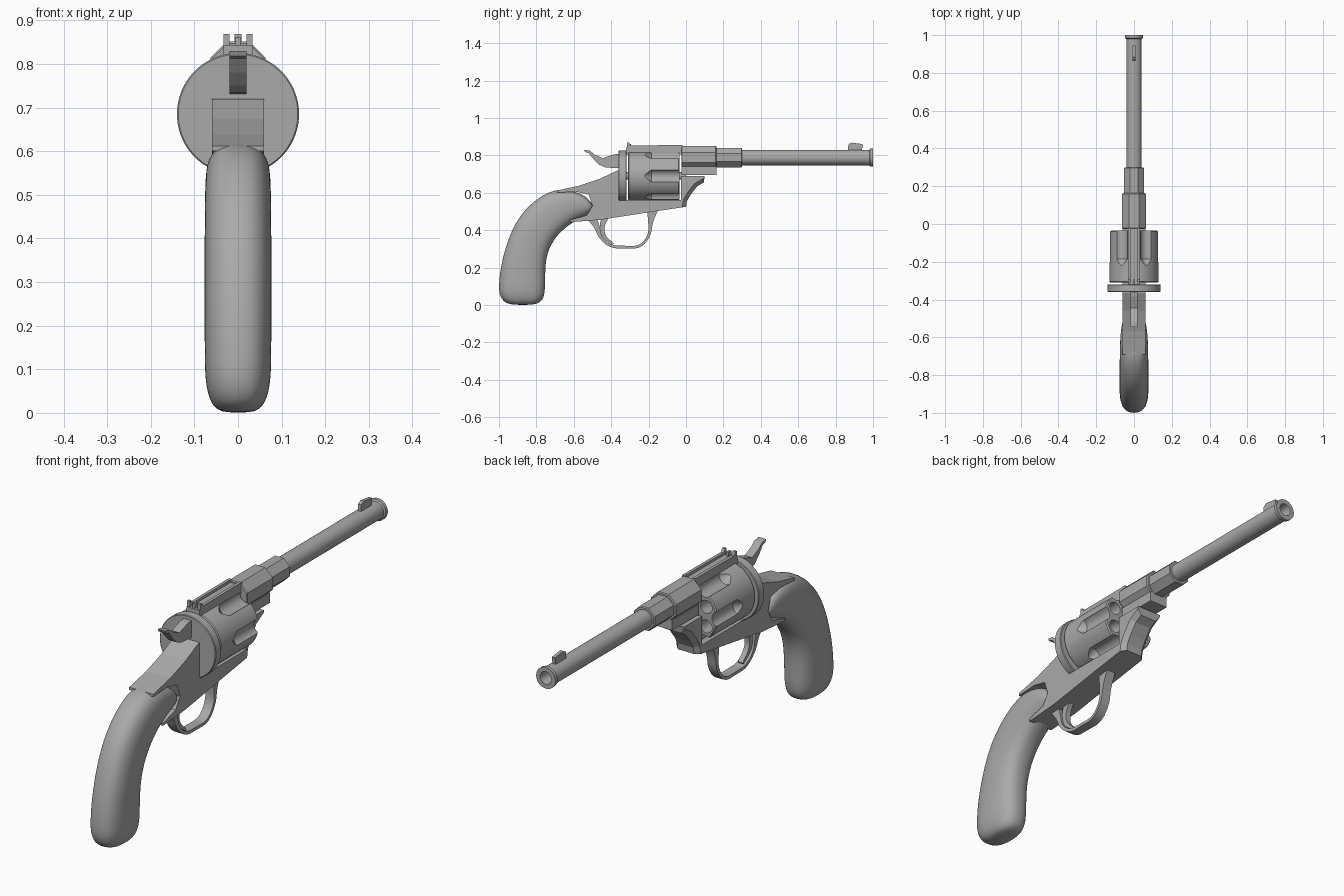
import bpy, bmesh, math
from mathutils import Vector, Matrix

cube = bpy.data.objects.get("Cube")
if cube:
    bpy.data.objects.remove(cube, do_unlink=True)

steel = bpy.data.materials.new("plain_grey")
steel.use_nodes = True
steel.diffuse_color = (0.4, 0.4, 0.4, 1)
steel.node_tree.nodes["Principled BSDF"].inputs["Base Color"].default_value = steel.diffuse_color

CYLINDER_Z, BARREL_Z = 0.69, 0.788


def finish(name, bm, smooth=None):
    """Turn a bmesh into a named object with the shared material."""
    bmesh.ops.recalc_face_normals(bm, faces=bm.faces[:])
    mesh = bpy.data.meshes.new(name)
    bm.to_mesh(mesh)
    bm.free()
    mesh.materials.append(steel)
    obj = bpy.data.objects.new(name, mesh)
    bpy.context.collection.objects.link(obj)
    if smooth:
        shade(obj, smooth)
    return obj


def shade(obj, angle):
    bpy.ops.object.select_all(action='DESELECT')
    obj.select_set(True)
    bpy.context.view_layer.objects.active = obj
    bpy.ops.object.shade_smooth_by_angle(angle=math.radians(angle))


def prism_mesh(profile, half_width, centre=0):
    """Extrude a side profile of (y, z) points across x."""
    bm = bmesh.new()
    face = bm.faces.new([bm.verts.new((centre - half_width, y, z)) for y, z in profile])
    side = bmesh.ops.extrude_face_region(bm, geom=[face])
    moved = [v for v in side["geom"] if isinstance(v, bmesh.types.BMVert)]
    bmesh.ops.translate(bm, verts=moved, vec=(2 * half_width, 0, 0))
    bmesh.ops.recalc_face_normals(bm, faces=bm.faces[:])
    return bm


def prism(name, profile, half_width, centre=0, smooth=None):
    return finish(name, prism_mesh(profile, half_width, centre), smooth)


def box(name, half_width, y0, y1, z0, z1, centre=0):
    return prism(name, [(y0, z0), (y1, z0), (y1, z1), (y0, z1)], half_width, centre)


def lathe(name, profile, x=0, z=0, sides=48, turn=0, smooth=30):
    """Revolve (radius, y) points about an axis along y."""
    bm = bmesh.new()
    rings = []
    for r, y in profile:
        angles = [turn + math.tau * i / sides for i in range(sides)]
        rings.append([bm.verts.new((x + r * math.cos(a), y, z + r * math.sin(a))) for a in angles])
    bridge(bm, rings)
    return finish(name, bm, smooth)


def bridge(bm, rings):
    """Skin a stack of rings and cap both ends."""
    for a, b in zip(rings, rings[1:]):
        for i in range(len(a)):
            j = (i + 1) % len(a)
            bm.faces.new((a[i], a[j], b[j], b[i]))
    bm.faces.new(rings[0])
    bm.faces.new(rings[-1])


def ribbon(name, path, widths, half_width):
    """Band following a smoothed side path, with varying thickness."""
    points = [Vector(p) for p in path]
    for _ in range(2):
        fine, thick = [points[0]], [widths[0]]
        for i in range(len(points) - 1):
            for t in (0.25, 0.75):
                fine.append(points[i].lerp(points[i + 1], t))
                thick.append(widths[i] * (1 - t) + widths[i + 1] * t)
        points, widths = fine + [points[-1]], thick + [widths[-1]]
    left, right = [], []
    for i, p in enumerate(points):
        d = (points[min(i + 1, len(points) - 1)] - points[max(i - 1, 0)]).normalized()
        n = Vector((-d.y, d.x)) * widths[i] / 2
        left.append(p + n)
        right.append(p - n)
    return prism(name, left + right[::-1], half_width, smooth=35)


def cut(target, cutters):
    """Subtract the cutters, bake the result and remove them."""
    for c in cutters:
        c.hide_render = True
        mod = target.modifiers.new("cut", 'BOOLEAN')
        mod.operation, mod.solver, mod.object = 'DIFFERENCE', 'EXACT', c
    graph = bpy.context.evaluated_depsgraph_get()
    baked = bpy.data.meshes.new_from_object(target.evaluated_get(graph))
    target.modifiers.clear()
    target.data = baked
    for c in cutters:
        bpy.data.objects.remove(c, do_unlink=True)
    shade(target, 30)


# Barrel with muzzle ring and bore, then the two octagonal sections
lathe("barrel", [(0.041, 0.25), (0.041, 0.98), (0.048, 0.985), (0.048, 1), (0.028, 1),
                 (0.026, 0.985), (0.026, 0.6)], z=BARREL_Z)
for name, apothem, start, end in (("barrel_collar", 0.052, 0.15, 0.3), ("barrel_block", 0.063, -0.025, 0.163)):
    r = apothem / math.cos(math.pi / 8)
    lathe(name, [(r - 0.004, start), (r, start + 0.004), (r, end - 0.004), (r - 0.004, end)],
          z=BARREL_Z, sides=8, turn=math.pi / 8, smooth=None)
box("barrel_lug", 0.045, -0.025, 0.163, 0.695, 0.74)
prism("front_sight", [(0.865, 0.82), (0.868, 0.858), (0.885, 0.868), (0.945, 0.86), (0.94, 0.82)], 0.008)

# Fluted cylinder with six chambers
drum = lathe("cylinder", [(0.125, -0.31), (0.13, -0.305), (0.13, -0.04), (0.125, -0.035)], z=CYLINDER_Z, sides=72)
cutters = []
for i in range(6):
    a = math.tau * i / 6
    b = a + math.pi / 6
    cutters.append(lathe("flute_cutter", [(0.008, -0.225), (0.036, -0.185), (0.036, 0)],
                         0.141 * math.cos(a), CYLINDER_Z + 0.141 * math.sin(a), 24))
    cutters.append(lathe("chamber_cutter", [(0.029, -0.28), (0.029, 0)],
                         0.088 * math.cos(b), CYLINDER_Z + 0.088 * math.sin(b), 24))
cut(drum, cutters)
lathe("cylinder_pin", [(0.02, -0.34), (0.02, 0)], z=CYLINDER_Z, sides=24)
lathe("recoil_plate", [(0.137, -0.36), (0.14, -0.357), (0.14, -0.322), (0.137, -0.319)], z=0.685, sides=72)

# Frame, with the front corners chamfered into a prow
frame = prism_mesh([(-0.365, 0.72), (-0.32, 0.72), (-0.32, 0.56), (-0.027, 0.56), (-0.027, 0.69), (0.1, 0.69),
                    (0.095, 0.655), (0.06, 0.635), (0.025, 0.59), (0.005, 0.555), (0, 0.525), (-0.17, 0.5),
                    (-0.46, 0.455), (-0.62, 0.443), (-0.62, 0.455), (-0.53, 0.48), (-0.5, 0.53), (-0.52, 0.59),
                    (-0.59, 0.606), (-0.69, 0.6), (-0.69, 0.612), (-0.57, 0.638), (-0.46, 0.675)], 0.06)
prow = [e for e in frame.edges
        if all(v.co.y > -0.01 and v.co.z < 0.68 for v in e.verts) and abs(e.verts[0].co.x - e.verts[1].co.x) < 0.01]
bmesh.ops.bevel(frame, geom=prow, offset=0.02, segments=1, affect='EDGES')
finish("frame", frame)

# Top strap with sight rails and rear sight posts
box("top_strap", 0.033, -0.32, -0.015, 0.805, 0.842)
for side, label in ((1, "left"), (-1, "right")):
    prism(label + "_sight_rail", [(-0.315, 0.83), (-0.315, 0.868), (-0.305, 0.868), (-0.295, 0.853),
                                  (-0.02, 0.855), (-0.015, 0.83)], 0.007, side * 0.026)
box("rear_sight_blade", 0.006, -0.315, -0.295, 0.83, 0.862)

# Hammer
prism("hammer", [(-0.34, 0.81), (-0.385, 0.805), (-0.445, 0.785), (-0.49, 0.805), (-0.515, 0.825), (-0.545, 0.83),
                 (-0.54, 0.818), (-0.52, 0.812), (-0.495, 0.78), (-0.465, 0.75), (-0.43, 0.735), (-0.34, 0.73)], 0.019)

# Trigger guard and trigger
ribbon("trigger_guard", [(-0.51, 0.475), (-0.475, 0.42), (-0.46, 0.36), (-0.4, 0.31), (-0.33, 0.31), (-0.245, 0.308),
                         (-0.195, 0.37), (-0.19, 0.44), (-0.18, 0.51)],
       [0.05, 0.03, 0.016, 0.014, 0.014, 0.014, 0.014, 0.022, 0.06], 0.022)
ribbon("trigger", [(-0.425, 0.48), (-0.45, 0.43), (-0.445, 0.37), (-0.39, 0.325)],
       [0.035, 0.028, 0.02, 0.01], 0.012)

# Grip lofted through rings: back y, back z, front y, front z, half width
SECTIONS = [(-0.93, 0, -0.82, 0, 0.035), (-0.978, 0.016, -0.772, 0.014, 0.06),
            (-1, 0.06, -0.755, 0.055, 0.074), (-1.002, 0.11, -0.752, 0.11, 0.077), (-0.99, 0.22, -0.752, 0.22, 0.077),
            (-0.95, 0.36, -0.735, 0.3, 0.077), (-0.89, 0.485, -0.685, 0.38, 0.077),
            (-0.78, 0.587, -0.61, 0.44, 0.076), (-0.675, 0.626, -0.555, 0.465, 0.074),
            (-0.58, 0.605, -0.51, 0.485, 0.068), (-0.52, 0.57, -0.485, 0.515, 0.055)]
bm = bmesh.new()
rings = []
for by, bz, fy, fz, w in SECTIONS:
    back, front = Vector((0, by, bz)), Vector((0, fy, fz))
    ring = []
    for i in range(24):
        c, s = math.cos(math.tau * i / 24), math.sin(math.tau * i / 24)
        across = math.copysign(abs(s) ** 0.8, s) * w
        along = math.copysign(abs(c) ** 0.8, c) / 2
        ring.append(bm.verts.new((back + front) / 2 + (front - back) * along + Vector((across, 0, 0))))
    rings.append(ring)
bridge(bm, rings)
grip = finish("grip", bm, 60)
grip.modifiers.new("smooth", 'SUBSURF').levels = 2
